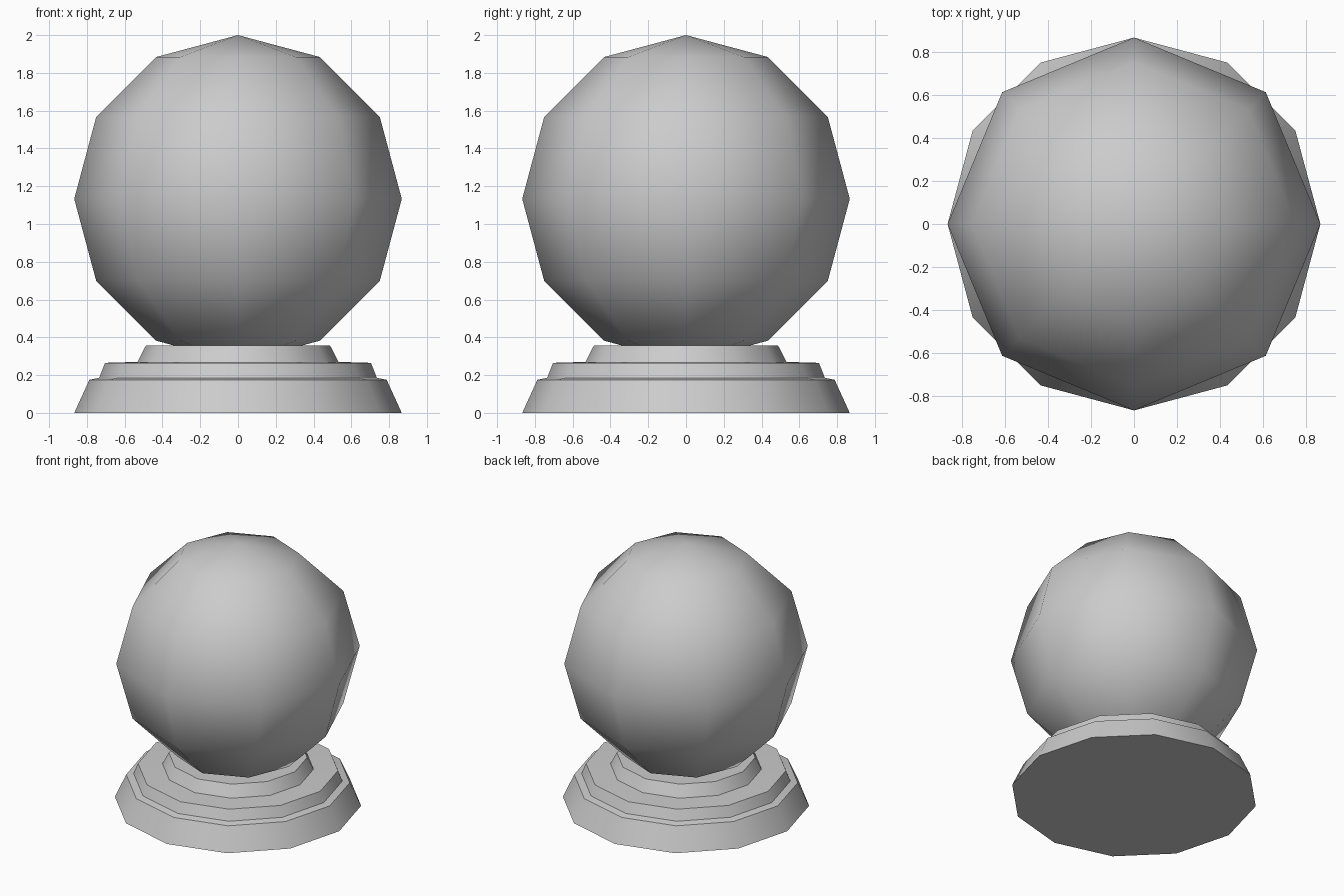
import bpy, bmesh, math

cube = bpy.data.objects.get("Cube")
if cube:
    bpy.data.objects.remove(cube, do_unlink=True)

# One stone colour for everything
stone = bpy.data.materials.new("grey stone")
stone.use_nodes = True
stone.diffuse_color = (0.6, 0.6, 0.6, 1)
stone.node_tree.nodes["Principled BSDF"].inputs["Base Color"].default_value = (0.6, 0.6, 0.6, 1)

RADIUS = 0.867


def finish(name, bm, angle):
    """Turn a bmesh into a smooth-shaded stone object."""
    bmesh.ops.recalc_face_normals(bm, faces=bm.faces)
    mesh = bpy.data.meshes.new(name)
    bm.to_mesh(mesh)
    bm.free()
    mesh.materials.append(stone)
    obj = bpy.data.objects.new(name, mesh)
    bpy.context.collection.objects.link(obj)
    bpy.ops.object.select_all(action="DESELECT")
    obj.select_set(True)
    bpy.context.view_layer.objects.active = obj
    bpy.ops.object.shade_smooth_by_angle(angle=math.radians(angle))
    return obj


def lathe(name, profile, sides):
    """Closed solid of revolution from (radius, height) points."""
    bm = bmesh.new()
    rings = []
    for r, z in profile:
        angles = [math.tau * i / sides for i in range(sides)]
        rings.append([bm.verts.new((r * math.cos(a), r * math.sin(a), z)) for a in angles])
    for low, high in zip(rings, rings[1:]):
        for i in range(sides):
            j = (i + 1) % sides
            bm.faces.new((low[i], low[j], high[j], high[i]))
    bm.faces.new(rings[0][::-1])
    bm.faces.new(rings[-1])
    return finish(name, bm, 35)


# Stepped pedestal with three tapered tiers
lathe("stepped_pedestal", [
    (RADIUS, 0), (0.787, 0.175),
    (0.735, 0.186), (0.704, 0.265),
    (0.532, 0.27), (0.487, 0.358),
], 12)

# Faceted ball resting in the pedestal
ball = bmesh.new()
bmesh.ops.create_uvsphere(ball, u_segments=8, v_segments=6, radius=RADIUS)
bmesh.ops.translate(ball, verts=ball.verts, vec=(0, 0, 2 - RADIUS))
finish("ball", ball, 80)
